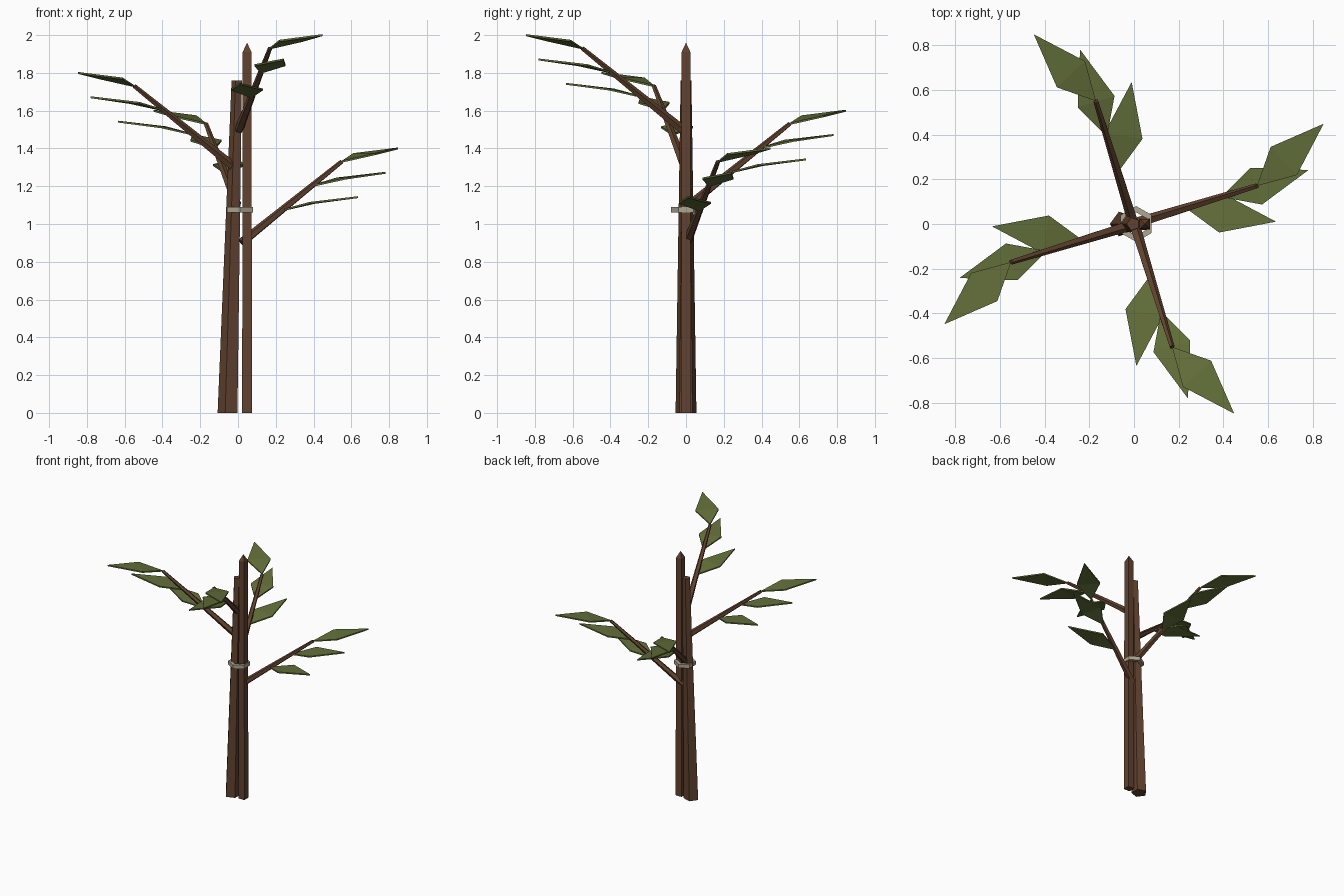
import bpy, bmesh, math
from mathutils import Vector, Matrix

if "Cube" in bpy.data.objects:
    bpy.data.objects.remove(bpy.data.objects["Cube"])


def material(name, rgb):
    m = bpy.data.materials.new(name)
    m.diffuse_color = (*rgb, 1)
    m.use_nodes = True
    m.node_tree.nodes["Principled BSDF"].inputs["Base Color"].default_value = m.diffuse_color
    return m


BARK = material("bark", (0.12, 0.055, 0.028))
LEAF = material("leaf_green", (0.125, 0.16, 0.042))
CLOTH = material("tie_cloth", (0.42, 0.38, 0.28))


def make_object(name, bm, mat):
    bmesh.ops.recalc_face_normals(bm, faces=bm.faces)
    mesh = bpy.data.meshes.new(name)
    bm.to_mesh(mesh)
    bm.free()
    mesh.materials.append(mat)
    obj = bpy.data.objects.new(name, mesh)
    bpy.context.collection.objects.link(obj)
    return obj


def ring(bm, centre, radius, sides, phase, rot=Matrix.Identity(3)):
    angles = [phase + 2 * math.pi * i / sides for i in range(sides)]
    return [bm.verts.new(Vector(centre) + rot @ Vector((radius * math.cos(a), radius * math.sin(a), 0)))
            for a in angles]


def bridge(bm, a, b):
    n = len(a)
    for i in range(n):
        j = (i + 1) % n
        bm.faces.new((a[i], a[j], b[j], b[i]))


def tapered(name, start, end, r0, r1, sides, phase=0.0, tilt=True, tip=None):
    """Faceted tapered pole, optionally ending in a point."""
    bm = bmesh.new()
    direction = Vector(end) - Vector(start)
    rot = direction.to_track_quat('Z', 'Y').to_matrix() if tilt else Matrix.Identity(3)
    a = ring(bm, start, r0, sides, phase, rot)
    b = ring(bm, end, r1, sides, phase, rot)
    bridge(bm, a, b)
    bm.faces.new(a)
    if tip:
        t = bm.verts.new(tip)
        for i in range(sides):
            bm.faces.new((b[i], b[(i + 1) % sides], t))
    else:
        bm.faces.new(b)
    return make_object(name, bm, BARK)


def leaf(name, base, heading):
    """Kite-shaped leaf blade with slight droop at the tip."""
    bm = bmesh.new()
    outline = [(0, 0, 0), (0.164, -0.086, 0.04), (0.408, 0, 0.07), (0.164, 0.086, 0.04)]
    rot = Matrix.Rotation(heading, 3, 'Z')
    layers = [[bm.verts.new(base + rot @ Vector((x, y, z + dz))) for x, y, z in outline]
              for dz in (-0.005, 0.005)]
    bridge(bm, *layers)
    for b, r, t, l in layers:
        bm.faces.new((b, r, l))
        bm.faces.new((r, t, l))
    return make_object(name, bm, LEAF)


# Leaning trunk and upright pointed stake
tapered("trunk", (-0.05, 0, 0), (-0.004, 0, 1.76), 0.058, 0.03, 5, math.pi, tilt=False)
tapered("stake", (0.048, 0, 0), (0.048, 0, 1.91), 0.037, 0.033, 4, math.pi / 4,
        tilt=False, tip=(0.048, 0, 1.96))

# Six-sided tie around trunk and stake
bm = bmesh.new()
loops = [ring(bm, (0.01, 0, z), r, 6, math.pi / 2)
         for r, z in ((0.08, 1.06), (0.08, 1.09), (0.052, 1.09), (0.052, 1.06))]
for i in range(4):
    bridge(bm, loops[i], loops[(i + 1) % 4])
make_object("tie", bm, CLOTH)

# Four branches spiralling up the trunk, three leaves on each
for k in range(4):
    heading = 0.3 + k * math.pi / 2
    out = Vector((math.cos(heading), math.sin(heading), 0))
    start = out * 0.02 + Vector((0, 0, 0.9 + 0.2 * k))
    end = out * 0.575 + Vector((0, 0, 1.33 + 0.2 * k))
    tapered(f"branch_{k + 1}", start, end, 0.025, 0.012, 5)
    for n, (t, turn) in enumerate(((0.4, -0.45), (0.7, 0.0), (1.0, 0.45))):
        leaf(f"leaf_{k + 1}_{n + 1}", start.lerp(end, t), heading + turn)
